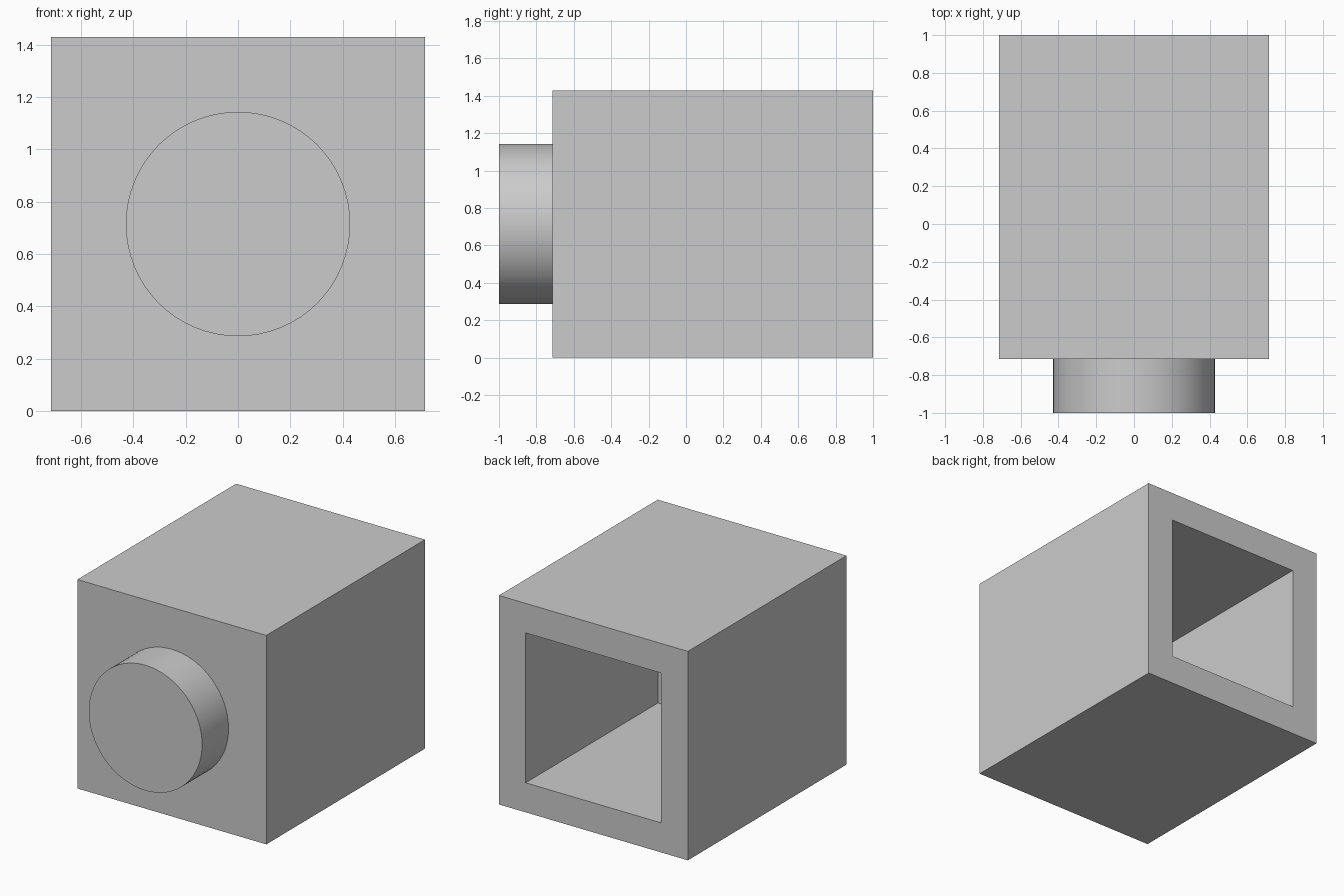
import bpy
import bmesh
from math import pi
from mathutils import Matrix, Vector

if "Cube" in bpy.data.objects:
    bpy.data.objects.remove(bpy.data.objects["Cube"], do_unlink=True)

U = 1 / 7                 # base unit of the design
SIDE, DEPTH = 10 * U, 12 * U
WALL = 2 * U
STUD_RADIUS, STUD_LENGTH = 3 * U, 2 * U
FRONT = 1 - DEPTH         # y of the housing's front face

grey = bpy.data.materials.new("plain grey")
grey.use_nodes = True
colour = (0.6, 0.6, 0.6, 1)
grey.diffuse_color = colour
grey.node_tree.nodes["Principled BSDF"].inputs["Base Color"].default_value = colour


def add_object(name, bm):
    mesh = bpy.data.meshes.new(name)
    bm.to_mesh(mesh)
    bm.free()
    mesh.materials.append(grey)
    obj = bpy.data.objects.new(name, mesh)
    bpy.context.collection.objects.link(obj)
    return obj


# Housing: block with a square socket sunk into the back
bm = bmesh.new()
place = Matrix.Translation((0, FRONT + DEPTH / 2, SIDE / 2))
bmesh.ops.create_cube(bm, size=1, matrix=place @ Matrix.Diagonal((SIDE, DEPTH, SIDE, 1)))
back = max(bm.faces, key=lambda f: f.calc_center_median().y)
bmesh.ops.inset_region(bm, faces=[back], thickness=WALL)
floor = bmesh.ops.extrude_face_region(bm, geom=[back])["geom"]
bmesh.ops.translate(bm, vec=Vector((0, WALL - DEPTH, 0)),
                    verts=[v for v in floor if isinstance(v, bmesh.types.BMVert)])
if back.is_valid:
    bm.faces.remove(back)
bmesh.ops.recalc_face_normals(bm, faces=bm.faces)
add_object("socket_housing", bm)

# Stud: round peg on the front
bm = bmesh.new()
place = Matrix.Translation((0, FRONT - STUD_LENGTH / 2, SIDE / 2)) @ Matrix.Rotation(pi / 2, 4, "X")
bmesh.ops.create_cone(bm, cap_ends=True, segments=64, radius1=STUD_RADIUS,
                      radius2=STUD_RADIUS, depth=STUD_LENGTH, matrix=place)
stud = add_object("front_stud", bm)
bpy.ops.object.select_all(action="DESELECT")
stud.select_set(True)
bpy.context.view_layer.objects.active = stud
bpy.ops.object.shade_smooth_by_angle(angle=pi / 6)
